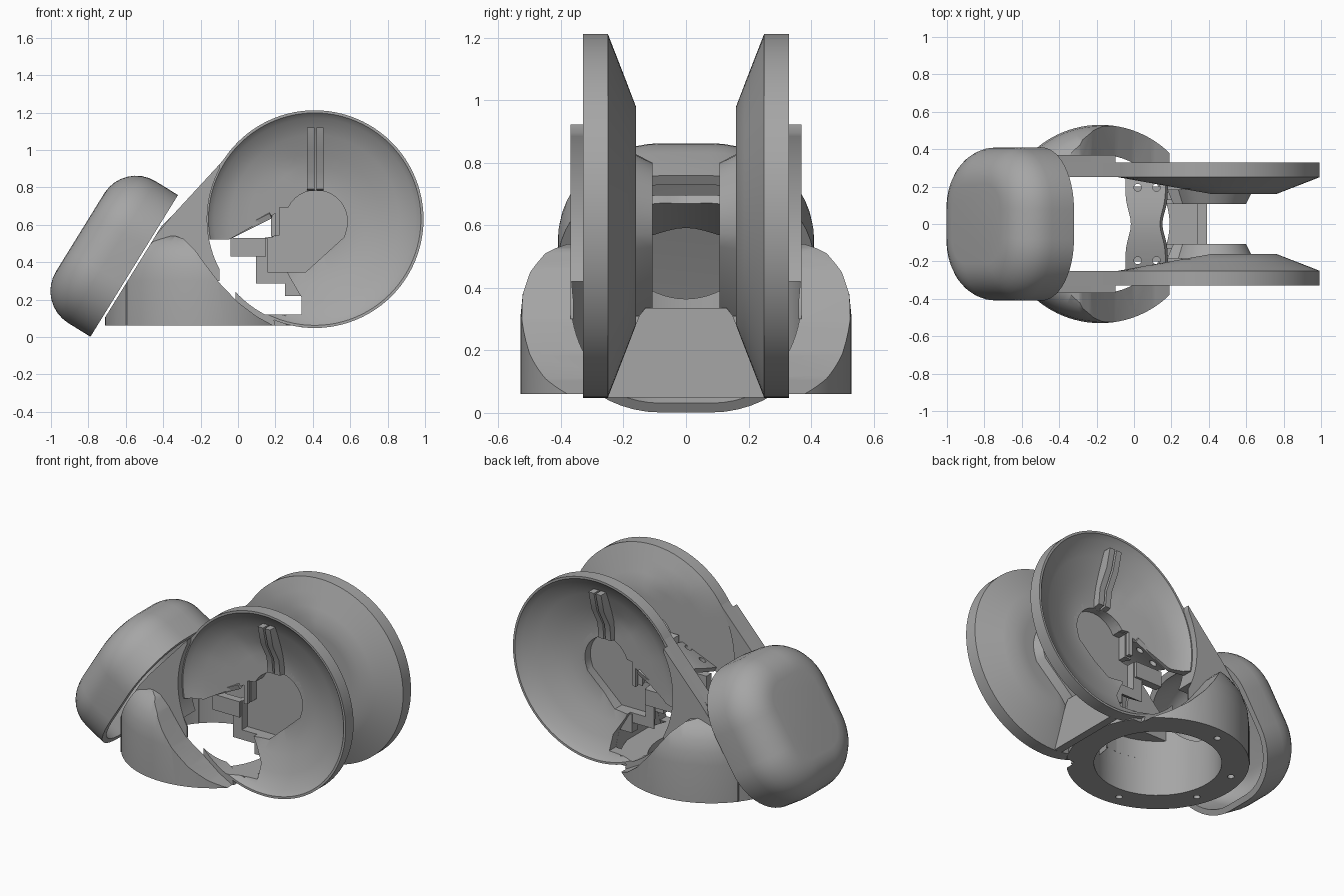
import bpy, bmesh, math
from mathutils import Vector

if "Cube" in bpy.data.objects:
    bpy.data.objects.remove(bpy.data.objects["Cube"])

grey = bpy.data.materials.new("plain grey")
grey.use_nodes = True
grey.diffuse_color = (0.38, 0.38, 0.38, 1)
grey.node_tree.nodes["Principled BSDF"].inputs["Base Color"].default_value = (0.38, 0.38, 0.38, 1)

CX, CZ = 0.41, 0.63      # dish axis
BX = -0.18               # base ring axis


def finish(name, bm):
    bmesh.ops.recalc_face_normals(bm, faces=bm.faces)
    mesh = bpy.data.meshes.new(name)
    bm.to_mesh(mesh)
    bm.free()
    mesh.materials.append(grey)
    ob = bpy.data.objects.new(name, mesh)
    bpy.context.collection.objects.link(ob)
    return ob


def activate(ob):
    bpy.ops.object.select_all(action='DESELECT')
    ob.select_set(True)
    bpy.context.view_layer.objects.active = ob


def apply(ob, kind, **settings):
    mod = ob.modifiers.new(kind, kind)
    for key, value in settings.items():
        setattr(mod, key, value)
    activate(ob)
    bpy.ops.object.modifier_apply(modifier=mod.name)


def cut(ob, *cutters):
    for c in cutters:
        apply(ob, 'BOOLEAN', operation='DIFFERENCE', solver='EXACT', object=c)
        bpy.data.objects.remove(c)


def smooth(ob, angle=35):
    activate(ob)
    bpy.ops.object.shade_smooth_by_angle(angle=math.radians(angle))


def mirror(ob):
    apply(ob, 'MIRROR', use_axis=(False, True, False), use_clip=False, use_mirror_merge=False)
    smooth(ob)


def scaled(poly, s):
    return [(.39 + (a - .39) * s, .58 + (b - .58) * s) for a, b in poly]


def prism(name, poly, lo, hi, axis='y', flare=1):
    # polygon is (x, z) along y, or (y, z) along x
    place = (lambda a, b, t: (a, t, b)) if axis == 'y' else (lambda a, b, t: (t, a, b))
    bm = bmesh.new()
    ends = [[bm.verts.new(place(a, b, t)) for a, b in shape]
            for t, shape in ((lo, poly), (hi, scaled(poly, flare)))]
    n = len(poly)
    for end in ends:
        bm.faces.new(end)
    for i in range(n):
        j = (i + 1) % n
        bm.faces.new((ends[0][i], ends[0][j], ends[1][j], ends[1][i]))
    return finish(name, bm)


def box(name, x, y, z):
    return prism(name, [(x[0], z[0]), (x[1], z[0]), (x[1], z[1]), (x[0], z[1])], *y)


def circle(cx, cz, r, n=72, start=0.0, end=2 * math.pi):
    return [(cx + r * math.cos(start + (end - start) * i / n),
             cz + r * math.sin(start + (end - start) * i / n)) for i in range(n)]


def revolve(name, profile, axis, n=72, adjust=None):
    # closed (radius, height) loop around the dish or base axis
    bm = bmesh.new()
    rings = []
    for i in range(n):
        a = 2 * math.pi * i / n
        ring = []
        for k, (r, h) in enumerate(profile):
            p, q = r * math.cos(a), r * math.sin(a)
            co = Vector((CX + p, h, CZ + q)) if axis == 'y' else Vector((BX + p, q, h))
            if adjust:
                adjust(co, k)
            ring.append(bm.verts.new(co))
        rings.append(ring)
    m = len(profile)
    for i in range(n):
        for k in range(m):
            a, b = rings[i], rings[(i + 1) % n]
            bm.faces.new((a[k], b[k], b[(k + 1) % m], a[(k + 1) % m]))
    return finish(name, bm)


def upright(x, y, r, z0, z1):
    bm = bmesh.new()
    bmesh.ops.create_cone(bm, cap_ends=True, segments=48, radius1=r, radius2=r, depth=z1 - z0)
    bmesh.ops.translate(bm, verts=bm.verts, vec=(x, y, (z0 + z1) / 2))
    return finish("hole_cutter", bm)


def dish_cylinder():
    return prism("dish_cutter", circle(CX, CZ, .575, 96), -0.8, 0.8)


# Dishes, with the side toward the cap flattened
profile = [(.582, .33), (.582, .25), (.5, .218), (.42, .187), (.35, .16), (.28, .16), (.2, .16), (.1, .16),
           (.1, .185), (.2, .185), (.28, .2), (.35, .222), (.45, .26), (.54, .3), (.568, .33)]


def flatten(co, k):
    if 0 < k < len(profile) - 1:
        co.y = max(co.y, 0.235 - 0.18 * co.x + (0.025 if k > 7 else 0))


hub_shape = [(.14, .33), (.36, .33), (.58, .53)] + \
    circle(.42, .62, .18, 16, math.radians(-15), math.radians(153)) + [(.26, .7), (.21, .7), (.21, .54), (.14, .53)]


def pocket():
    return prism("pocket_cutter", scaled(hub_shape, .93), 0.13, 0.5)


opening = [(.34, .12), (.34, .21), (.27, .33), (.2, .5), (.2, .66), (-.05, .52), (-.3, .52), (-.3, .12)]
dish = revolve("dish", profile, 'y', 96, flatten)
cut(dish, pocket(), prism("opening_cutter", opening, -0.1, 0.6))
mirror(dish)

# Recessed hubs, flaring out to meet the dishes
hub = prism("hub", hub_shape, 0.107, 0.185, flare=1.18)
cut(hub, pocket())
mirror(hub)

# Twin rails running up each bowl
rail_shape = [(.17, .78), (.23, .79), (.24, .89), (.3, 1.0), (.33, 1.12), (.27, 1.12), (.2, .95)]
for name, x in (("inner_rail", .37), ("outer_rail", .42)):
    mirror(prism(name, rail_shape, x, x + .038, 'x'))

# Small clips under the hub
for name, x, z in (("hub_clip", (.25, .34), (.22, .34)), ("clip_tab", (.33, .38), (.23, .31))):
    mirror(box(name, x, (.13, .19), z))


def cap_side():
    # everything on the cap's side of the sloping joint
    return prism("joint_cutter", [(-.862, -.14), (-.12, 1.06), (-1.4, 1.06), (-1.4, -.14)], -0.8, 0.8)


# Rounded skirt around the base, swept down toward the dishes
sweep = [(-.4, .56), (-.29, .525), (-.23, .465), (-.18, .395), (-.1, .29), (0, .185), (.1, .11), (.2, .055),
         (.6, .055), (.6, .8), (-.4, .8)]
skirt = revolve("skirt", [(.53, .06), (.53, .3), (.522, .38), (.5, .45), (.46, .51), (.41, .54),
                          (.37, .545), (.37, .06)], 'z', 96)
cut(skirt, prism("sweep_cutter", sweep, -0.8, 0.8), cap_side())
screws = [math.radians(a) for a in (100, 160, 200, 260)]
cut(skirt, *[upright(BX + .45 * math.cos(a), .45 * math.sin(a), .02, 0, .1) for a in screws])
smooth(skirt)

# Floor of the base ring between the dishes
floor = revolve("base_floor", [(.53, .06), (.53, .12), (.37, .12), (.37, .06)], 'z')
cut(floor, box("trim", (-1, 1), (.3, 1), (0, .3)), box("trim", (-1, 1), (-1, -.3), (0, .3)),
    box("trim", (-1, 0), (-1, 1), (0, .3)))
smooth(floor)

# Side walls from the dishes to the cap, with a raised outer layer
wall_shape = [(-.035, 1.0), (-.1, .922), (-.36, .64), (-.6, .4), (-.6, .06), (.2, .06)]
wall = prism("side_wall", wall_shape, .25, .33)
cut(wall, dish_cylinder(), cap_side(), upright(BX, 0, .37, 0, .42))
mirror(wall)
layer = prism("wall_layer", [(-.1, .922), (-.36, .64), (-.5, .47), (-.5, .3), (-.1, .3)], .32, .37)
cut(layer, dish_cylinder(), cap_side(), upright(BX, 0, .37, 0, .42))
mirror(layer)

# Sloped rear block joining the dishes
block = prism("rear_block", [(-.25, .05), (.25, .05), (.15, .31), (.13, .335), (-.13, .335), (-.15, .31)],
              .34, .39, 'x')
smooth(block)

# Arched bracket across the middle
bm = bmesh.new()
rows = []
for i in range(17):
    y = -.24 + .03 * i
    waist = .03 * math.exp(-(y / .09) ** 2)
    lift = .05 * math.cos(y / .24 * math.pi / 2)
    x0, x1 = -.04 + waist, .175 - waist
    rows.append([bm.verts.new((x, y, .56 + .5 * x + lift)) for x in (x0, x1)])
for a, b in zip(rows, rows[1:]):
    bm.faces.new((a[0], a[1], b[1], b[0]))
bracket = finish("arch_bracket", bm)
apply(bracket, 'SOLIDIFY', thickness=.03, offset=0)
cut(bracket, *[upright(x, s * .195, .02, .3, 1) for x in (.02, .12) for s in (-1, 1)])
smooth(bracket)
mirror(box("bracket_mount", (-.04, .15), (.15, .2), (.43, .53)))

# Hollow rounded cap on the sloping joint
u, n = Vector((.526, 0, .851)), Vector((-.851, 0, .526))
origin = Vector((-.555, 0, .38))
levels = [(0, 0), (.14, 0)] + [(.14 + .2 * math.sin(t), .2 * (1 - math.cos(t)))
                               for t in (math.pi / 2 * k / 8 for k in range(1, 9))]
bm = bmesh.new()
rings = []
for depth, inset in levels:
    r, a, b = .33 - inset, .115, .08
    ring = []
    for q, (sa, sb) in enumerate(((1, 1), (-1, 1), (-1, -1), (1, -1))):
        for k in range(13):
            t = math.pi / 2 * (q + k / 12)
            pu, py = sa * a + r * math.cos(t), sb * b + r * math.sin(t)
            ring.append(bm.verts.new(origin + u * pu + n * depth + Vector((0, py, 0))))
    rings.append(ring)
for lo, hi in zip(rings, rings[1:]):
    for k in range(len(lo)):
        j = (k + 1) % len(lo)
        bm.faces.new((lo[k], lo[j], hi[j], hi[k]))
bm.faces.new(rings[-1])
cap = finish("rounded_cap", bm)
apply(cap, 'SOLIDIFY', thickness=.035, offset=-1)
smooth(cap, 40)
